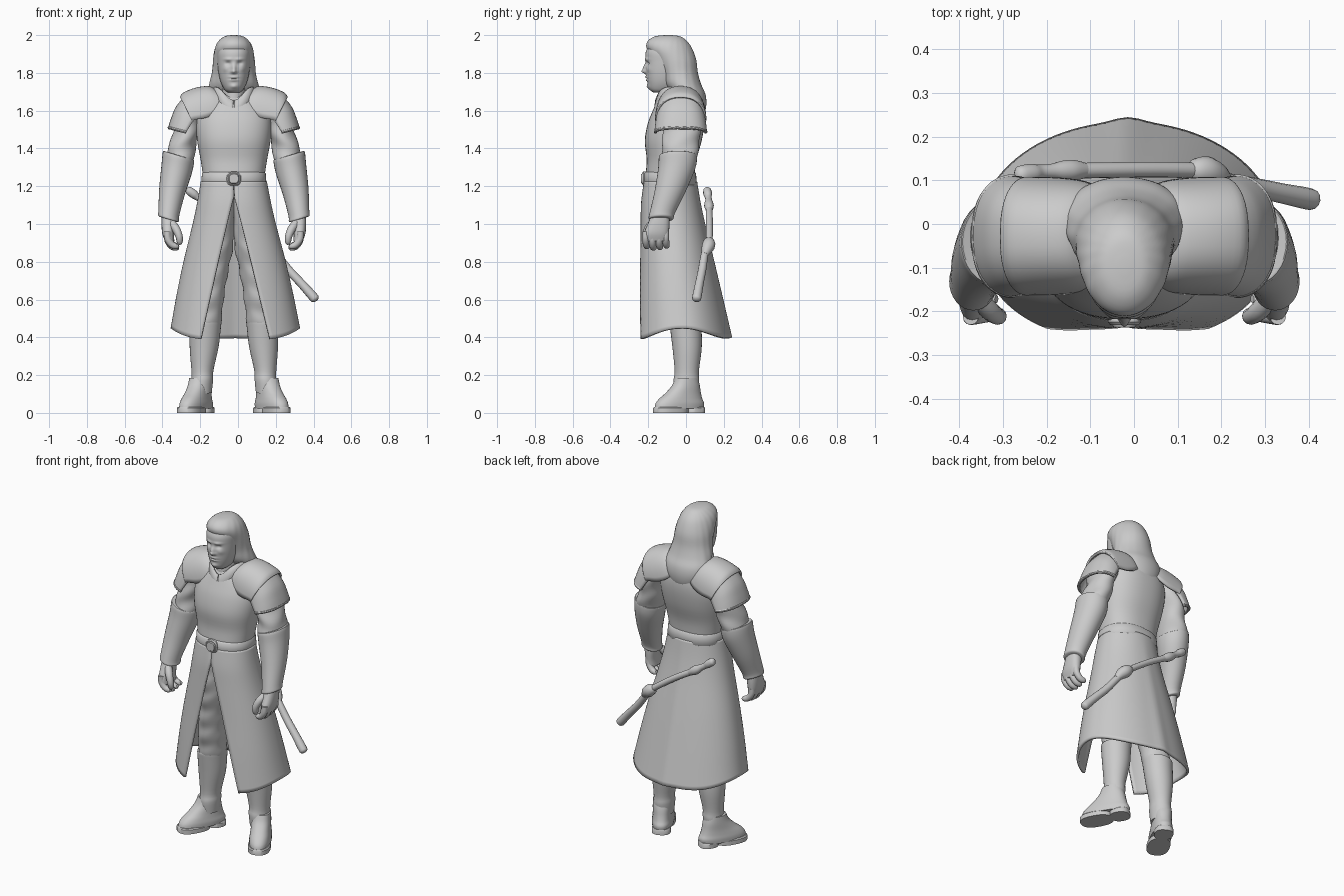
import bpy, bmesh, math
from mathutils import Vector

CX = -0.022          # body axis
mat = bpy.data.materials.new("grey")
mat.diffuse_color = (0.6, 0.6, 0.6, 1)


def finish(name, bm, thick=0, angle=40):
    bmesh.ops.recalc_face_normals(bm, faces=bm.faces)
    me = bpy.data.meshes.new(name)
    bm.to_mesh(me)
    bm.free()
    ob = bpy.data.objects.new(name, me)
    bpy.context.collection.objects.link(ob)
    me.materials.append(mat)
    if thick:
        m = ob.modifiers.new("thickness", 'SOLIDIFY')
        m.thickness, m.offset = thick, 0
    bpy.ops.object.select_all(action='DESELECT')
    ob.select_set(True)
    bpy.context.view_layer.objects.active = ob
    bpy.ops.object.shade_smooth_by_angle(angle=math.radians(angle))
    return ob


def spline(st, steps):
    """Catmull-Rom through stations of any dimension."""
    out = []
    for i in range(len(st) - 1):
        a, b, c, d = st[max(i - 1, 0)], st[i], st[i + 1], st[min(i + 2, len(st) - 1)]
        for k in range(steps):
            t = k / steps
            out.append([0.5 * (2 * q + (r - p) * t + (2 * p - 5 * q + 4 * r - s) * t * t
                               + (3 * q - p - 3 * r + s) * t ** 3) for p, q, r, s in zip(a, b, c, d)])
    return out + [list(st[-1])]


def skin(name, rings, closed=True, thick=0, caps=True, angle=40):
    bm = bmesh.new()
    vs = [[bm.verts.new(p) for p in r] for r in rings]
    n = len(vs[0])
    for a, b in zip(vs, vs[1:]):
        for i in range(n if closed else n - 1):
            j = (i + 1) % n
            bm.faces.new((a[i], a[j], b[j], b[i]))
    if closed and caps:
        bm.faces.new(vs[0])
        bm.faces.new(vs[-1])
    return finish(name, bm, thick, angle)


def sgn_pow(v, e):
    return math.copysign(abs(v) ** e, v)


def loft(name, st, side=1, n=32, steps=4, p=2.0, yaw=0, tilt=0, deform=None, angle=40):
    """Horizontal oval rings: stations are x, y, z, x radius, y radius."""
    rings = []
    for x, y, z, rx, ry in spline(st, steps):
        ring = []
        for i in range(n):
            a = 2 * math.pi * i / n
            u, v = rx * sgn_pow(math.cos(a), 2 / p), ry * sgn_pow(math.sin(a), 2 / p)
            px = x + u * math.cos(yaw) - v * math.sin(yaw)
            q = Vector((px, y + u * math.sin(yaw) + v * math.cos(yaw), z + tilt * (px - x)))
            if deform:
                q = deform(q)
            ring.append((CX + side * q.x, q.y, q.z))
        rings.append(ring)
    return skin(name, rings, angle=angle)


def tube(name, pts, side=1, n=12, steps=4, off=CX):
    """Round tube: stations are x, y, z, radius."""
    s = spline(pts, steps)
    rings = []
    for i, (x, y, z, r) in enumerate(s):
        d = (Vector(s[min(i + 1, len(s) - 1)][:3]) - Vector(s[max(i - 1, 0)][:3])).normalized()
        u = d.cross(Vector((0, 1, 0.13))).normalized()
        v = d.cross(u)
        ring = [Vector((x, y, z)) + r * (u * math.cos(2 * math.pi * k / n) + v * math.sin(2 * math.pi * k / n))
                for k in range(n)]
        rings.append([(off + side * q.x, q.y, q.z) for q in ring])
    return skin(name, rings)


def fb(z, rx, front, back):
    return (0, (front + back) / 2, z, rx, (back - front) / 2)


# head with nose, brow, sockets, lips and chin raised or sunk on the front
BUMPS = [(0, 1.822, .012, .022, -.016), (0, 1.806, .016, .009, -.016), (.03, 1.85, .015, .010, .012),
         (-.03, 1.85, .015, .010, .012), (.03, 1.872, .022, .007, -.007), (-.03, 1.872, .022, .007, -.007),
         (0, 1.777, .022, .006, -.008), (0, 1.762, .020, .006, -.007), (0, 1.7695, .024, .003, .005),
         (0, 1.728, .02, .012, -.009), (.045, 1.82, .015, .015, -.005), (-.045, 1.82, .015, .015, -.005)]


def face(q):
    if q.y < -0.11:
        q.y += sum(h * math.exp(-((q.x - x) / sx) ** 2 - ((q.z - z) / sz) ** 2) for x, z, sx, sz, h in BUMPS)
    return q


loft("head", [fb(1.695, .03, -.17, -.08), fb(1.712, .05, -.192, -.05), fb(1.75, .069, -.204, -.02),
              fb(1.80, .081, -.211, 0), fb(1.86, .087, -.214, .01), fb(1.91, .087, -.213, 0),
              fb(1.95, .074, -.19, -.02), fb(1.98, .04, -.15, -.06)], n=96, steps=10, p=2.15, deform=face, angle=80)
loft("neck", [fb(1.60, .085, -.15, .05), fb(1.67, .065, -.145, .03), fb(1.75, .06, -.14, .02)])


# long swept-back hair
def strands(q):
    a = math.atan2(q.x, q.y + .05)
    if q.z < 1.99:
        q.x *= 1 + .008 * math.sin(a * 17)
    return q


loft("hair", [fb(2.0, .012, -.11, -.08), fb(1.993, .05, -.165, -.03), fb(1.967, .082, -.203, .006),
              fb(1.93, .100, -.208, .032), fb(1.87, .110, -.168, .054), fb(1.80, .116, -.135, .063),
              fb(1.74, .130, -.115, .08), fb(1.69, .137, -.075, .102), fb(1.64, .122, -.03, .108),
              fb(1.59, .09, .0, .1), fb(1.56, .04, .03, .082)], n=80, deform=strands, angle=80)

# torso and standing collar
loft("torso", [fb(1.18, .160, -.20, .035), fb(1.25, .163, -.213, .045), fb(1.34, .176, -.208, .055),
               fb(1.44, .194, -.218, .083), fb(1.53, .2, -.203, .098), fb(1.60, .185, -.176, .098),
               fb(1.66, .13, -.148, .085), fb(1.69, .08, -.125, .06)], n=56, p=2.3, angle=80)
collar = []
for r, dz in ((.115, -.01), (.106, .035), (.1, .08)):
    ring = []
    for i in range(49):
        a = 0.03 + (2 * math.pi - .06) * i / 48
        drop = .07 * max(0, math.cos(a)) ** 5
        ring.append((CX + r * math.sin(a), -.048 - r * 1.1 * math.cos(a), 1.645 + dz - drop))
    collar.append(ring)
skin("collar", collar, closed=False, thick=.01)

# belt and buckle
loft("belt", [fb(1.203, .168, -.217, .052), fb(1.209, .173, -.223, .058), fb(1.268, .169, -.221, .053),
              fb(1.276, .162, -.212, .045)], n=56, steps=1, p=2.3, angle=80)
for nm, r, y in (("buckle_rim", .038, -.225), ("buckle_plate", .028, -.231)):
    rings = [[(CX + k * sgn_pow(math.cos(i * math.pi / 14), .7), yy, 1.24 + k * sgn_pow(math.sin(i * math.pi / 14), .7))
              for i in range(28)] for k, yy in ((r, y + .03), (r, y), (r * .85, y - .006))]
    skin(nm, rings)

# long open coat skirt
keys = [fb(1.225, .168, -.216, .052), fb(1.12, .187, -.230, .068), fb(1.0, .213, -.235, .092),
        fb(.80, .262, -.242, .138), fb(.60, .302, -.252, .182), fb(.385, .336, -.262, .228)]
rings = []
for _, yc, z, rx, ry in spline(keys, 6):
    gap = max(.0015, .182 * max(0, (1.145 - z) / .76) ** .95)
    a0 = math.asin(min(1, (gap / rx) ** 1.15))
    t = max(0, (1.225 - z) / .84)
    ring = []
    for i in range(81):
        a = a0 + (2 * math.pi - 2 * a0) * i / 80
        s, c = math.sin(a), math.cos(a)
        e = 1 / 1.15 if c > 0 else 1
        y = yc - ry * sgn_pow(c, e)
        if c < 0:
            y += .01 * t * math.exp(-(s / .12) ** 2)      # centre back seam
        x = rx * sgn_pow(s, e) + .008 * t
        lift = t ** 3 * (.062 * abs(s) ** 3.5 + (.012 if c < 0 else 0) * (1 - abs(s)))
        ring.append((CX + x, y, z + lift))
    rings.append(ring)
skin("coat_skirt", rings, closed=False, thick=.014)


# cloth wrinkles
def folds(q):
    q.y += .004 * math.sin(q.z * 55 + q.x * 25)
    q.x += .003 * math.sin(q.z * 48 - q.y * 30)
    return q


def plate(name, st, side):
    """Arched armour plate: stations are top x, top z, edge x, edge z, half depth."""
    rings = []
    for tx, tz, ex, ez, ry in spline(st, 4):
        ring = []
        for i in range(25):
            a = math.pi * i / 24
            k = math.sin(a) ** .9
            ring.append((CX + side * (ex + (tx - ex) * k), -.028 - ry * sgn_pow(math.cos(a), .85), ez + (tz - ez) * k))
        rings.append(ring)
    skin(name, rings, closed=False, thick=.012)
    return rings


for side, lr in ((1, "left"), (-1, "right")):
    # trousers, boots and soles
    loft(lr + "_trouser_leg", [(.07, -.085, 1.14, .075, .1), (.083, -.075, 1.0, .086, .105),
                               (.087, -.06, .88, .083, .1), (.108, -.045, .76, .08, .09),
                               (.13, -.03, .62, .078, .082), (.145, -.01, .5, .08, .078),
                               (.15, 0, .42, .07, .07)], side, steps=8, deform=folds, angle=80)
    loft(lr + "_boot_shaft", [(.149, -.002, .485, .078, .076), (.15, -.002, .48, .085, .085), (.152, 0, .44, .083, .083),
                              (.157, .006, .34, .076, .077), (.166, .004, .22, .058, .064),
                              (.168, .002, .17, .058, .068), (.172, 0, .10, .055, .06)], side, tilt=-.1)
    yaw = math.radians(28)
    foot = [(.045, .024, .142, .060), (.04, .05, .14, .061), (.035, .075, .124, .058),
            (.02, .105, .1, .055), (.004, .145, .076, .054), (0, .185, .06, .052)]
    loft(lr + "_boot_foot", [(.18 + f * math.sin(yaw), .003 - f * math.cos(yaw), z, l2, l)
                             for f, z, l, l2 in foot], side, yaw=yaw, p=2.3)
    for nm, f, l, w in (("sole", .095, .096, .063), ("heel", -.045, .055, .053)):
        fx, fy = .18 + f * math.sin(yaw), .003 - f * math.cos(yaw)
        loft(lr + "_boot_" + nm, [(fx, fy, 0, w, l), (fx, fy, .026, w, l), (fx, fy, .032, w * .9, l * .95)],
             side, steps=1, yaw=yaw, p=2.5)

    # sleeve, forearm guard
    loft(lr + "_sleeve", [(.17, -.02, 1.67, .05, .07), (.22, -.02, 1.61, .075, .095), (.248, -.02, 1.5, .066, .1),
                          (.274, -.03, 1.41, .073, .097), (.295, -.045, 1.31, .076, .092),
                          (.315, -.07, 1.22, .065, .08)], side, steps=6, deform=folds, angle=80)
    loft(lr + "_forearm_guard", [(.291, -.04, 1.362, .076, .092), (.293, -.042, 1.356, .083, .101),
                                 (.303, -.05, 1.29, .080, .098), (.328, -.085, 1.17, .067, .082),
                                 (.344, -.125, 1.06, .055, .067), (.346, -.132, 1.03, .055, .066),
                                 (.346, -.133, 1.024, .045, .055)], side, tilt=.3)

    # hand with curled fingers
    loft(lr + "_palm", [(.346, -.135, 1.05, .036, .048), (.348, -.145, 1.0, .035, .058),
                        (.348, -.157, .95, .031, .066), (.34, -.16, .91, .025, .064)], side, n=20, p=2.4)
    for i in range(4):
        y = -.213 + .035 * i
        d = .008 * abs(i - 1.3)
        tube(f"{lr}_finger_{i + 1}", [(.352, y, .96, .018), (.349, y, .91 + d, .0185), (.328, y + .003, .88 + d, .018),
                                      (.305, y + .006, .872 + d, .016), (.293, y + .006, .876 + d, .009)], side)
    tube(lr + "_thumb", [(.335, -.17, 1.01, .022), (.307, -.2, .975, .022), (.29, -.212, .935, .019),
                         (.287, -.208, .905, .016), (.29, -.205, .892, .008)], side)

    # layered shoulder armour with rolled rim
    lower = plate(lr + "_lower_shoulder_plate", [(.25, 1.68, .2, 1.56, .122), (.3, 1.62, .222, 1.535, .127),
                                                 (.326, 1.56, .238, 1.51, .131), (.342, 1.51, .252, 1.487, .133)], side)
    plate(lr + "_upper_shoulder_plate", [(.10, 1.708, .045, 1.632, .1), (.135, 1.724, .09, 1.59, .12),
                                         (.2, 1.716, .145, 1.563, .128), (.262, 1.692, .205, 1.553, .13),
                                         (.28, 1.67, .222, 1.548, .13)], side)
    tube(lr + "_shoulder_rim", [(*p, .009) for p in lower[-1]], n=8, steps=1, off=0)

# sword slung across the back: scabbard, guard, grip and pommel
tube("scabbard", [(.16, .118, .89, .018), (.2, .1, .845, .02), (.27, .085, .755, .022), (.34, .07, .68, .023),
                  (.398, .058, .615, .025), (.411, .055, .6, .021), (.416, .054, .594, .008)], off=0)
tube("grip", [(-.13, .122, 1.085, .018), (-.02, .124, 1.02, .018), (.09, .124, .945, .018), (.17, .122, .885, .018)], off=0)
tube("pommel", [(-.272, .111, 1.183, .008), (-.262, .112, 1.178, .021), (-.235, .115, 1.158, .023),
                (-.215, .118, 1.142, .018), (-.19, .12, 1.126, .018), (-.165, .121, 1.108, .024), (-.14, .122, 1.092, .025),
                (-.11, .123, 1.073, .017)], off=0)
tube("guard", [(.125, .122, .92, .012), (.14, .122, .908, .028), (.165, .12, .888, .035),
               (.19, .11, .865, .03), (.21, .1, .838, .018)], off=0)
